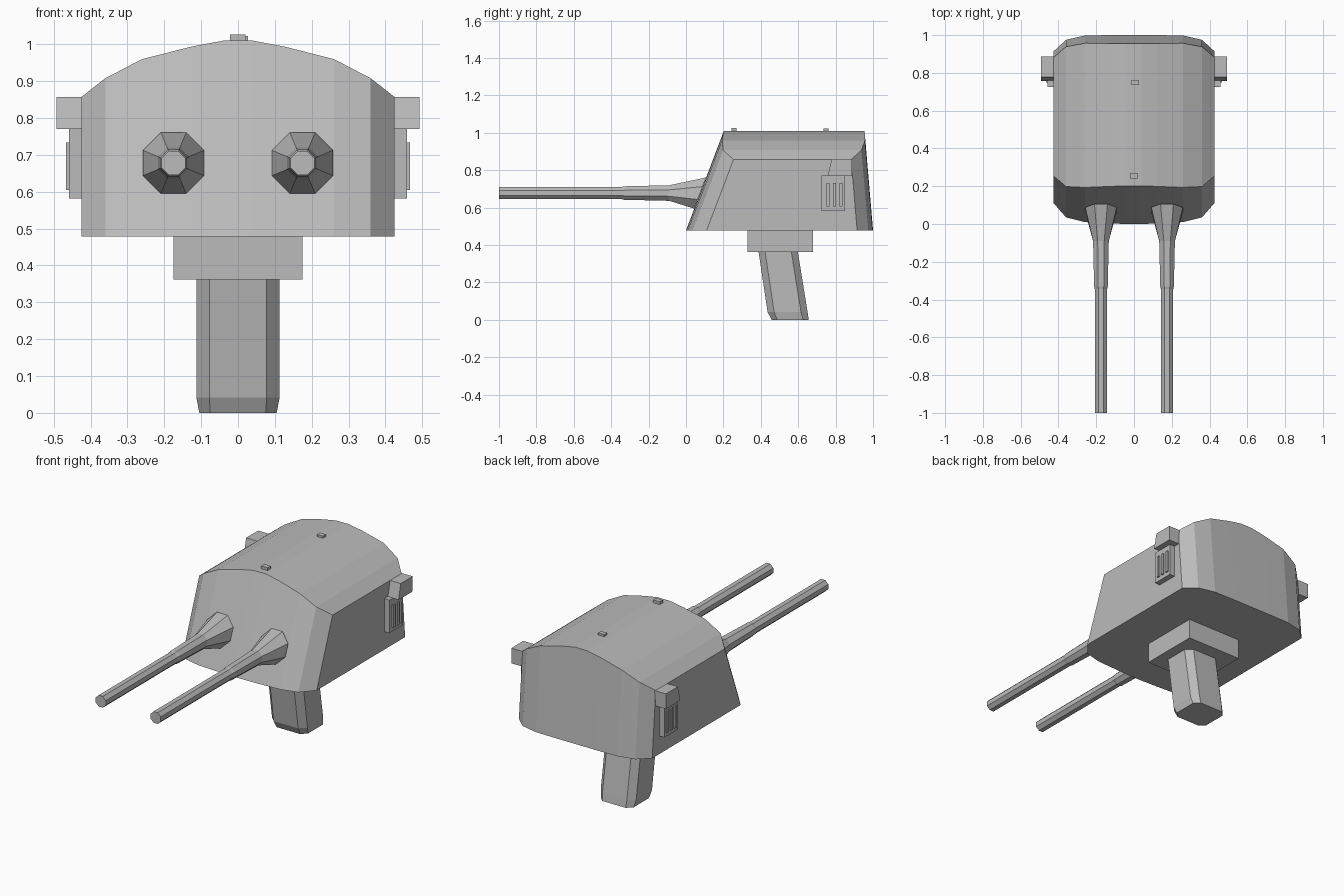
import bpy, bmesh, math

cube = bpy.data.objects.get("Cube")
if cube:
    bpy.data.objects.remove(cube, do_unlink=True)

grey = bpy.data.materials.new("plain grey")
grey.use_nodes = True
grey.diffuse_color = (0.5, 0.5, 0.5, 1)
grey.node_tree.nodes["Principled BSDF"].inputs["Base Color"].default_value = (0.5, 0.5, 0.5, 1)


def finish(name, bm):
    bmesh.ops.recalc_face_normals(bm, faces=bm.faces[:])
    mesh = bpy.data.meshes.new(name)
    bm.to_mesh(mesh)
    bm.free()
    mesh.materials.append(grey)
    obj = bpy.data.objects.new(name, mesh)
    bpy.context.scene.collection.objects.link(obj)
    return obj


def loft(name, rings):
    """Skin closed rings of equal length and cap both ends."""
    bm = bmesh.new()
    loops = [[bm.verts.new(p) for p in ring] for ring in rings]
    n = len(loops[0])
    for a, b in zip(loops, loops[1:]):
        for i in range(n):
            j = (i + 1) % n
            bm.faces.new((a[i], a[j], b[j], b[i]))
    bm.faces.new(loops[0])
    bm.faces.new(loops[-1])
    return finish(name, bm)


def box(name, x, y, z, lean=0):
    """Box from ranges; lean pushes the bottom front edge forward."""
    rings = [[(x[0], y[0] - d, h), (x[1], y[0] - d, h), (x[1], y[1], h), (x[0], y[1], h)]
             for h, d in ((z[0], lean), (z[1], 0))]
    return loft(name, rings)


# Turret shell: slices across x, sloped front and back walls, arched roof
BASE, FRONT_SLOPE, BACK_SLOPE = 0.478, 0.38, -0.085
half = [(0.425, 0.11, 0.915, 0.857), (0.36, 0.035, 0.975, 0.908),
        (0.26, 0.01, 0.998, 0.96), (0.125, 0.003, 1.0, 0.994), (0.04, 0.0, 1.0, 1.01)]
columns = [(-x, f, b, z) for x, f, b, z in half] + half[::-1]
loft("turret_shell", [[(x, f, BASE), (x, f + (z - BASE) * FRONT_SLOPE, z),
                       (x, b + (z - BASE) * BACK_SLOPE, z), (x, b, BASE)]
                      for x, f, b, z in columns])

# Mounting collar and leaning pedestal with cut corners
box("mounting_collar", (-0.175, 0.175), (0.33, 0.68), (0.362, BASE))


def pedestal_ring(w, y0, y1, z, c=0.035):
    return [(-w + c, y0, z), (w - c, y0, z), (w, y0 + c, z), (w, y1 - c, z),
            (w - c, y1, z), (-w + c, y1, z), (-w, y1 - c, z), (-w, y0 + c, z)]


loft("pedestal", [pedestal_ring(0.105, 0.458, 0.656, 0, 0.03),
                  pedestal_ring(0.113, 0.436, 0.65, 0.042),
                  pedestal_ring(0.113, 0.388, 0.598, 0.364)])

# Eight-sided gun barrels; the root ring follows the sloped front wall
AXIS = 0.678
for side, sx in (("left", 1), ("right", -1)):
    rings = []
    for y, r in ((0.075, 0.09), (-0.09, 0.045), (-0.33, 0.039), (-0.345, 0.035), (-1.0, 0.035)):
        ring = []
        for i in range(8):
            a = math.radians(22.5 + 45 * i)
            dz = r * math.sin(a)
            shear = dz * FRONT_SLOPE if y > 0 else 0
            ring.append((sx * 0.175 + r * math.cos(a), y + shear, AXIS + dz))
        rings.append(ring)
    loft(side + "_barrel", rings)

    # Side housing with a vent panel and three raised slats
    def span(a, b):
        return sorted((sx * a, sx * b))
    box(side + "_sight_box", span(0.41, 0.493), (0.778, 0.887), (0.77, 0.857), 0.02)
    box(side + "_vent_panel", span(0.41, 0.458), (0.725, 0.85), (0.582, 0.772))
    for k in range(3):
        y = 0.758 + 0.036 * k
        box(f"{side}_vent_slat_{k + 1}", span(0.455, 0.467), (y - 0.008, y + 0.008), (0.605, 0.733))

# Small roof studs
box("front_roof_stud", (-0.022, 0.02), (0.242, 0.27), (1.0, 1.026))
box("rear_roof_stud", (-0.012, 0.027), (0.735, 0.762), (1.0, 1.022))
